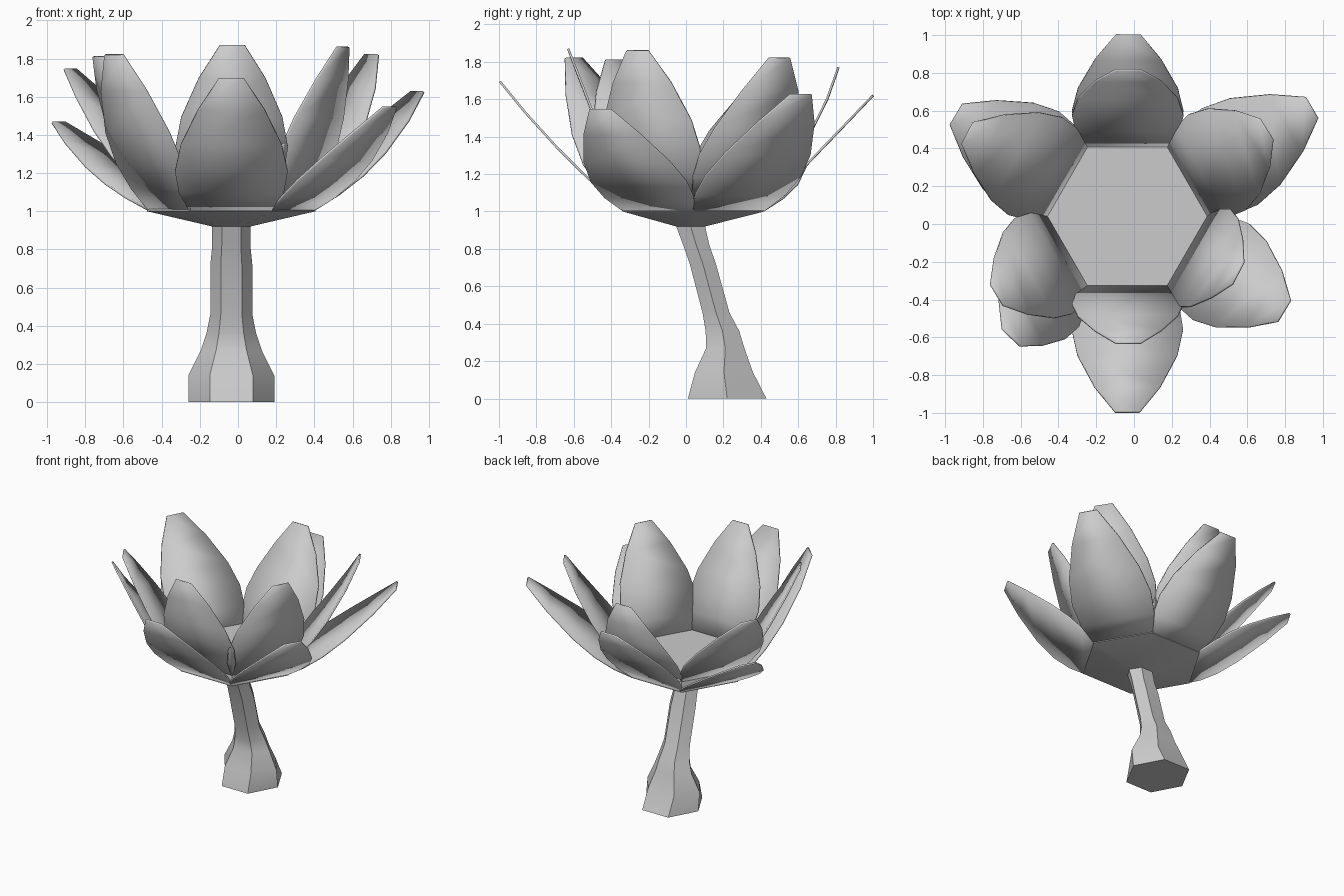
import bpy, bmesh, math
from mathutils import Vector

if "Cube" in bpy.data.objects:
    bpy.data.objects.remove(bpy.data.objects["Cube"])

CX, CY = -0.035, 0.04          # flower centre
APOTHEM = 0.37                 # centre to each side of the hexagonal cup


def finish(name, bm):
    bmesh.ops.recalc_face_normals(bm, faces=bm.faces)
    mesh = bpy.data.meshes.new(name)
    bm.to_mesh(mesh)
    bm.free()
    ob = bpy.data.objects.new(name, mesh)
    bpy.context.collection.objects.link(ob)
    bpy.ops.object.select_all(action='DESELECT')
    ob.select_set(True)
    bpy.context.view_layer.objects.active = ob
    bpy.ops.object.shade_smooth_by_angle(angle=math.radians(30))
    return ob


def hex_loft(name, rings):
    """Capped six-sided loft through rings of (z, centre y, x radius, y radius)."""
    bm = bmesh.new()
    loops = []
    for z, yc, rx, ry in rings:
        loops.append([bm.verts.new((CX + rx * math.cos(k * math.pi / 3),
                                    yc + ry * math.sin(k * math.pi / 3), z))
                      for k in range(6)])
    for a, b in zip(loops, loops[1:]):
        for k in range(6):
            j = (k + 1) % 6
            bm.faces.new((a[k], a[j], b[j], b[k]))
    bm.faces.new(loops[0])
    bm.faces.new(loops[-1])
    return finish(name, bm)


def petal(name, angle, tip, base_z, bulge):
    """Gently curved strip from one cup side to its tip, widest below the middle."""
    a = math.radians(angle)
    radial = Vector((math.cos(a), math.sin(a), 0))
    base = Vector((CX, CY, base_z)) + radial * APOTHEM
    tip = Vector(tip)
    out = Vector((tip.x - CX, tip.y - CY, 0)).normalized()
    side0 = Vector((-radial.y, radial.x, 0))
    side1 = Vector((-out.y, out.x, 0))
    outward = (tip - base).normalized().cross(side1).normalized()
    if outward.z > 0:
        outward = -outward
    ctrl = (base + tip) / 2 + outward * bulge * 2
    bm = bmesh.new()
    rows = []
    for t, w in ((0, .22), (.15, .275), (.32, .295), (.52, .265), (.78, .175), (1, .065)):
        p = base * (1 - t) ** 2 + ctrl * 2 * t * (1 - t) + tip * t * t
        s = side0.lerp(side1, t).normalized()
        rows.append((bm.verts.new(p - s * w), bm.verts.new(p + s * w)))
    for r, q in zip(rows, rows[1:]):
        bm.faces.new((r[0], r[1], q[1], q[0]))
    ob = finish(name, bm)
    solid = ob.modifiers.new("thickness", 'SOLIDIFY')
    solid.thickness = 0.012
    solid.offset = 0


# Leaning stem with a flared foot
hex_loft("stem", [(z, y, rx, hy / .866) for z, y, rx, hy in (
    (0, .22, .225, .21), (.14, .203, .225, .155), (.27, .21, .16, .102),
    (.36, .195, .13, .09), (.46, .16, .11, .072), (.72, .09, .11, .07),
    (.82, .055, .10, .07), (.93, .022, .10, .078))])

# Shallow hexagonal cup with the raised floor inside the inner petals
R = APOTHEM / .866
hex_loft("cup", [(.92, .025, .10, .09), (1.0, CY, R + .015, R + .01), (1.09, CY, R, R)])

# Petal tip and bulge by direction
outer = {90: (-.03, 1.0, 1.62, .0), 30: (.94, .615, 1.625, .025),
         -30: (.795, -.46, 1.545, .025), -90: (-.035, -.995, 1.695, .025),
         -150: (-.65, -.60, 1.82, .03), 150: (-.94, .58, 1.465, .01)}
inner = {90: (-.03, .815, 1.77, .05), 30: (.70, .50, 1.82, .035),
         -30: (.55, -.26, 1.86, 0), -90: (-.03, -.63, 1.87, 0),
         -150: (-.725, -.375, 1.81, .01), 150: (-.88, .48, 1.745, .0)}
for i, ang in enumerate(outer):
    petal(f"outer_petal_{i + 1}", ang, outer[ang][:3], 1.005, outer[ang][3])
    petal(f"inner_petal_{i + 1}", ang, inner[ang][:3], 1.085, inner[ang][3])
